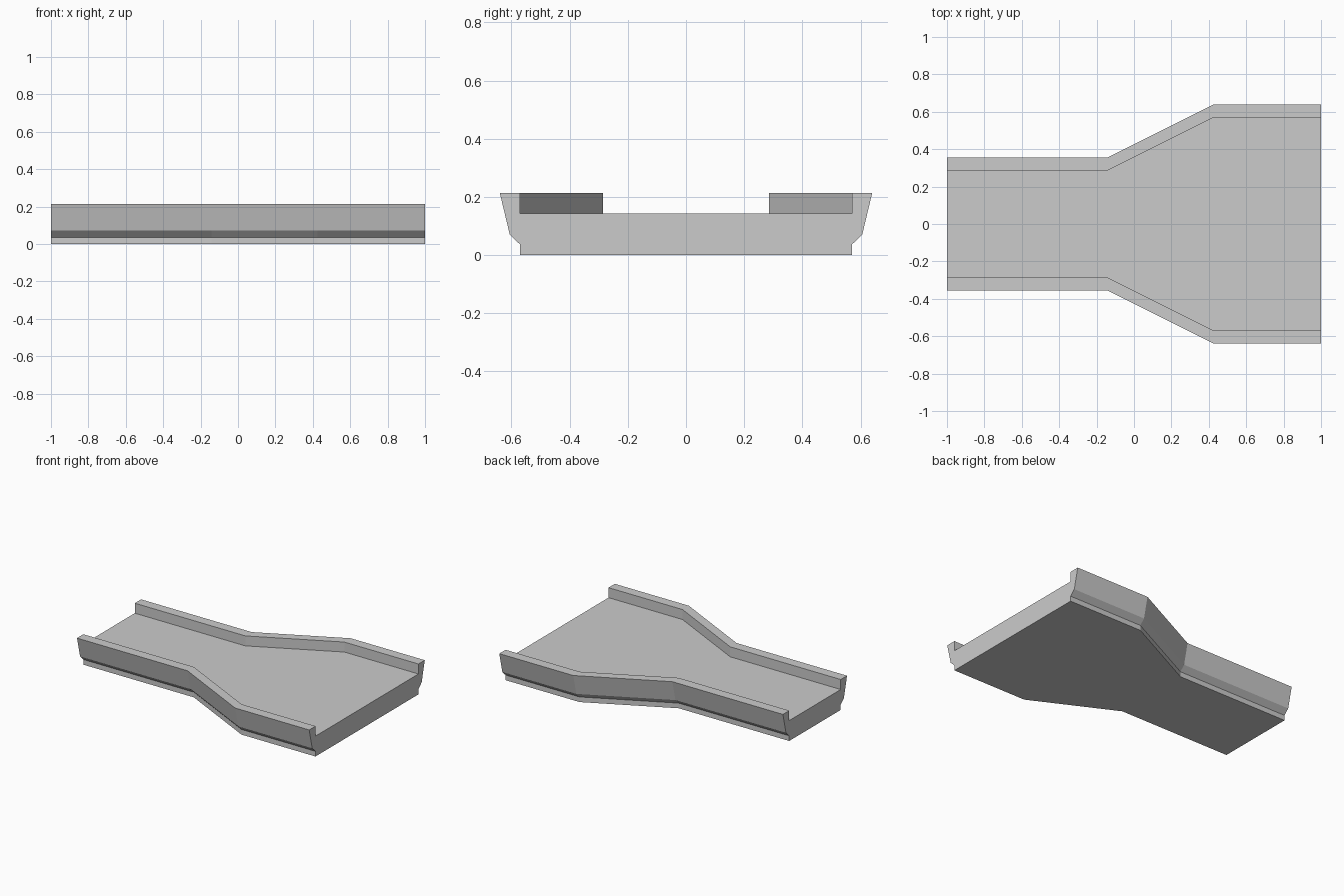
import bpy
import bmesh

if "Cube" in bpy.data.objects:
    bpy.data.objects.remove(bpy.data.objects["Cube"])

# Stations along the deck: (x, half width of the roadway)
STATIONS = [(-1.0, 0.285), (-0.143, 0.285), (0.426, 0.57), (1.0, 0.57)]

# Right half of the cross-section: (offset from roadway edge, z), bottom to roadway
HALF = [(0.0, 0.0), (0.0, 0.036), (0.036, 0.071),
        (0.07, 0.213), (0.0, 0.213), (0.0, 0.143)]


def section(bm, x, half_width):
    """One closed, mirrored cross-section ring at position x."""
    right = [(half_width + o, z) for o, z in HALF]
    left = [(-y, z) for y, z in reversed(right)]
    return [bm.verts.new((x, y, z)) for y, z in right + left]


# Flared road deck with curbs, lofted through the stations
bm = bmesh.new()
rings = [section(bm, x, w) for x, w in STATIONS]
for a, b in zip(rings, rings[1:]):
    for i in range(len(a)):
        j = (i + 1) % len(a)
        bm.faces.new((a[i], a[j], b[j], b[i]))

# End caps
bm.faces.new(rings[0])
bm.faces.new(rings[-1])
bmesh.ops.recalc_face_normals(bm, faces=bm.faces)

mesh = bpy.data.meshes.new("flared_road_deck")
bm.to_mesh(mesh)
bm.free()
deck = bpy.data.objects.new("flared_road_deck", mesh)
bpy.context.collection.objects.link(deck)
